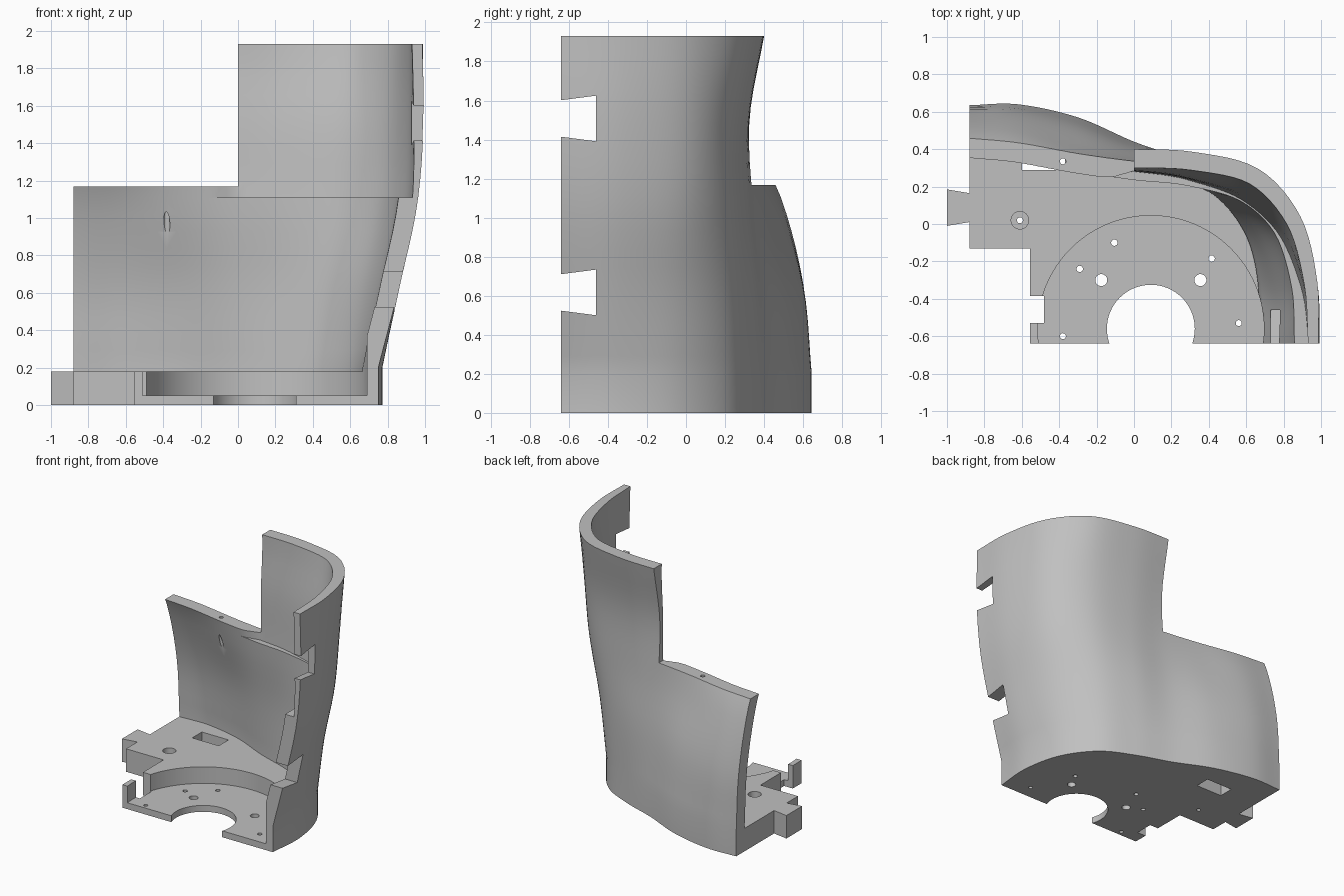
import bpy, bmesh, math
from mathutils import Vector

cube = bpy.data.objects.get("Cube")
if cube:
    bpy.data.objects.remove(cube)

grey = bpy.data.materials.new("plain grey")
grey.use_nodes = True
colour = (0.53, 0.53, 0.53, 1)
grey.diffuse_color = colour
grey.node_tree.nodes["Principled BSDF"].inputs["Base Color"].default_value = colour

FRONT, LEFT, TOP = -0.64, -0.88, 1.93
PLATE, FLOOR, LEDGE = 0.18, 0.05, 1.11


def finish(name, bm):
    bmesh.ops.recalc_face_normals(bm, faces=bm.faces)
    mesh = bpy.data.meshes.new(name)
    bm.to_mesh(mesh)
    bm.free()
    obj = bpy.data.objects.new(name, mesh)
    bpy.context.collection.objects.link(obj)
    mesh.materials.append(grey)
    return obj


def prism(name, points, direction):
    """Extrude a flat outline of 3D points."""
    bm = bmesh.new()
    face = bm.faces.new([bm.verts.new(p) for p in points])
    new = bmesh.ops.extrude_face_region(bm, geom=[face])["geom"]
    bmesh.ops.translate(bm, vec=direction, verts=[v for v in new if isinstance(v, bmesh.types.BMVert)])
    return finish(name, bm)


def block(x0, x1, y0, y1, z0, z1):
    outline = [(x0, y0, z0), (x1, y0, z0), (x1, y1, z0), (x0, y1, z0)]
    return prism("block_cutter", outline, (0, 0, z1 - z0))


def drill(x, y, r, z0=-0.1, z1=0.4, sides=32):
    ring = [2 * math.pi * i / sides for i in range(sides)]
    return prism("drill_cutter", [(x + r * math.cos(a), y + r * math.sin(a), z0) for a in ring], (0, 0, z1 - z0))


def cut(obj, cutters):
    bpy.context.view_layer.objects.active = obj
    for cutter in cutters:
        cutter.hide_render = True
        mod = obj.modifiers.new("cut", "BOOLEAN")
        mod.operation, mod.solver, mod.object = "DIFFERENCE", "EXACT", cutter
        bpy.ops.object.modifier_apply(modifier=mod.name)
        bpy.data.objects.remove(cutter)


def spline(points, t):
    """Point on a smooth curve through evenly spaced points."""
    last = len(points) - 1
    i = min(max(int(t), 0), last - 1)
    f = min(max(t - i, 0), 1)
    b, c = points[i], points[i + 1]
    a = points[i - 1] if i else b * 2 - c
    d = points[i + 2] if i + 2 <= last else c * 2 - b
    return b + ((c - a) + ((a * 2 - b * 5 + c * 4 - d) + ((b - c) * 3 + d - a) * f) * f) * f * 0.5


# Outer plan curves of the wall, evenly spaced in height
levels = [
    [(LEFT, .635), (-.62, .64), (-.3, .57), (0, .44), (.27, .345), (.52, .215), (.7, -.03), (.77, -.34), (.75, FRONT)],
    [(LEFT, .605), (-.62, .595), (-.3, .515), (0, .405), (.28, .34), (.56, .215), (.755, -.015), (.855, -.34), (.862, FRONT)],
    [(LEFT, .5), (-.62, .475), (-.3, .4), (0, .345), (.3, .31), (.615, .215), (.835, .005), (.94, -.32), (.957, FRONT)],
    [(LEFT, .32), (-.62, .31), (-.3, .325), (0, .325), (.3, .31), (.64, .225), (.865, .025), (.975, -.31), (.992, FRONT)],
    [(LEFT, .3), (-.62, .35), (-.3, .4), (0, .4), (.32, .385), (.665, .295), (.89, .04), (.98, -.31), (.986, FRONT)],
]
levels = [[Vector(p) for p in row] for row in levels]
STEPS = 48
LOW = 0.2


def outer(z):
    h = max(z - LOW, 0) / (TOP - LOW) * (len(levels) - 1)
    row = [spline([lv[i] for lv in levels], h) for i in range(len(levels[0]))]
    return [spline(row, 8 * k / STEPS) for k in range(STEPS + 1)]


def inset(curve, thickness):
    result = []
    for k, p in enumerate(curve):
        d = (curve[min(k + 1, STEPS)] - curve[max(k - 1, 0)]).normalized()
        result.append(p + Vector((d.y, -d.x)) * thickness(p, k / STEPS))
    result[0].x = LEFT
    result[-1].y = FRONT
    return result


def thick(p, s):
    return 0.105


def thin(z):
    # Recessed upper wall: thicker round the bend, full thickness on the low side
    h = (z - LEDGE) / (TOP - LEDGE)

    def thickness(p, s):
        f = max(s - 0.375, 0) / 0.625
        back = 0.06 + 0.04 * h - 0.15 * h * (1 - h) * (1 - f) ** 2
        side = 0.03 + 0.025 * min(2 * h, 1)
        t = back + (side - back) * f * f + 0.045 * math.sin(math.pi * f) ** 2 * (1 - h)
        fade = min(max(-p.x / 0.12, 0), 1)
        return t + (0.105 - t) * fade
    return thickness


# Curved wall
rings = [(0, thick)] + [(LOW + (LEDGE - LOW) * i / 10, thick) for i in range(11)]
rings += [(z, thin(z)) for z in [LEDGE + (TOP - LEDGE) * i / 9 for i in range(10)]]
bm = bmesh.new()
loops = []
for z, thickness in rings:
    curve = outer(z)
    loop = curve + inset(curve, thickness)[::-1]
    loops.append([bm.verts.new((p.x, p.y, z)) for p in loop])
n = len(loops[0])
for a, b in zip(loops, loops[1:]):
    for i in range(n):
        j = (i + 1) % n
        bm.faces.new((a[i], a[j], b[j], b[i]))
for loop in (loops[0], loops[-1]):
    for i in range(STEPS):
        bm.faces.new((loop[i], loop[i + 1], loop[n - 2 - i], loop[n - 1 - i]))
bmesh.ops.remove_doubles(bm, verts=bm.verts, dist=0.0001)
bmesh.ops.dissolve_degenerate(bm, edges=bm.edges, dist=0.0001)
wall = finish("curved_wall", bm)


def dovetail(z):
    # Flared notch in the front edge, centred on height z
    outline = [(0.5, FRONT - 0.05, z - 0.087), (0.5, -0.46, z - 0.117),
               (0.5, -0.46, z + 0.117), (0.5, FRONT - 0.05, z + 0.087)]
    return prism("dovetail_cutter", outline, (0.7, 0, 0))


DISC = (0.09, -0.56)
cut(wall, [block(-1.2, 0, -0.5, 1, 1.167, 2.2), dovetail(0.617), dovetail(1.508),
           drill(*DISC, 0.605, FLOOR, 0.7, 96), drill(-0.38, 0.335, 0.016, 0.85, 1.4)])

# Base plate, its back edge buried in the wall, with a dovetail tongue
edge = inset(outer(0), lambda p, s: 0.05)
outline = [(p.x, p.y) for p in edge]
outline += [(-0.555, FRONT), (-0.555, -0.53), (-0.48, -0.53), (-0.48, -0.385), (-0.555, -0.385),
            (-0.555, -0.13), (LEFT, -0.13), (LEFT, 0.01), (-1, -0.01), (-1, 0.185), (LEFT, 0.165)]
plate = prism("base_plate", [(x, y, 0) for x, y in outline], (0, 0, PLATE))
holes = [(-0.105, -0.1, 0.017), (-0.29, -0.24, 0.017), (0.415, -0.185, 0.017), (0.56, -0.53, 0.016),
         (-0.38, -0.6, 0.016), (-0.175, -0.3, 0.032), (0.355, -0.3, 0.032), (-0.61, 0.02, 0.016)]
cut(plate, [drill(*DISC, 0.605, FLOOR, 0.7, 96), drill(*DISC, 0.235, sides=64),
            drill(-0.61, 0.02, 0.047, 0.1), block(-0.6, -0.37, 0.29, 0.41, -0.1, 0.4)]
    + [drill(*h) for h in holes])

# Smooth curves, sharp edges
for obj in (wall, plate):
    bpy.ops.object.select_all(action="DESELECT")
    obj.select_set(True)
    bpy.context.view_layer.objects.active = obj
    bpy.ops.object.shade_smooth_by_angle(angle=math.radians(30))
